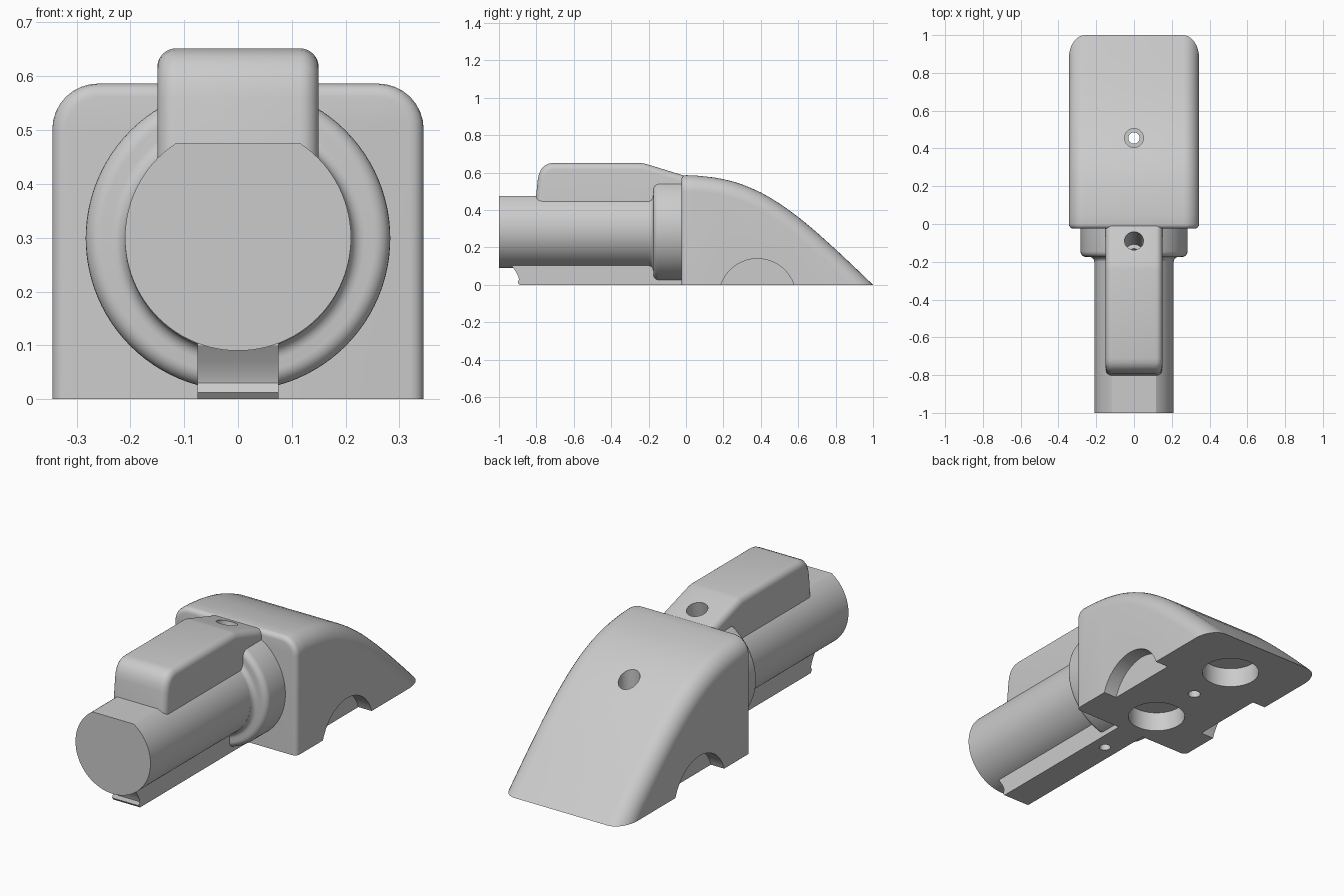
import bpy, bmesh, math
from mathutils import Vector

if "Cube" in bpy.data.objects:
    bpy.data.objects.remove(bpy.data.objects["Cube"], do_unlink=True)

grey = bpy.data.materials.new("plain_grey")
grey.use_nodes = True
COLOUR = (0.6, 0.6, 0.6, 1)
grey.diffuse_color = COLOUR
grey.node_tree.nodes["Principled BSDF"].inputs["Base Color"].default_value = COLOUR


def finish(name, bm):
    bmesh.ops.recalc_face_normals(bm, faces=bm.faces)
    mesh = bpy.data.meshes.new(name)
    bm.to_mesh(mesh)
    bm.free()
    mesh.materials.append(grey)
    obj = bpy.data.objects.new(name, mesh)
    bpy.context.collection.objects.link(obj)
    return obj


def extrude_profile(points, half_width):
    """Extrude a (y, z) outline across x."""
    bm = bmesh.new()
    face = bm.faces.new([bm.verts.new((-half_width, y, z)) for y, z in points])
    new = bmesh.ops.extrude_face_region(bm, geom=[face])["geom"]
    bmesh.ops.translate(bm, vec=(2 * half_width, 0, 0),
                        verts=[v for v in new if isinstance(v, bmesh.types.BMVert)])
    bmesh.ops.recalc_face_normals(bm, faces=bm.faces)
    return bm


def bevel(bm, rule, width, segments):
    edges = [e for e in bm.edges if rule(*e.verts)]
    bmesh.ops.bevel(bm, geom=edges, offset=width, segments=segments,
                    affect='EDGES', profile=0.5, clamp_overlap=False)


def revolve(points, centre_z, steps=96):
    """Spin a (radius, y) outline about a lengthwise axis."""
    bm = bmesh.new()
    rings = []
    for r, y in points:
        rings.append([bm.verts.new((r * math.cos(a), y, centre_z + r * math.sin(a)))
                      for a in (2 * math.pi * i / steps for i in range(steps))])
    for a, b in zip(rings, rings[1:]):
        for i in range(steps):
            j = (i + 1) % steps
            bm.faces.new((a[i], a[j], b[j], b[i]))
    bm.faces.new(rings[0])
    bm.faces.new(rings[-1])
    return bm


def cutter(start, end, radius):
    start, end = Vector(start), Vector(end)
    axis = end - start
    bm = bmesh.new()
    bmesh.ops.create_cone(bm, cap_ends=True, segments=64, radius1=radius,
                          radius2=radius, depth=axis.length)
    bmesh.ops.rotate(bm, verts=bm.verts, matrix=axis.to_track_quat('Z', 'Y').to_matrix())
    bmesh.ops.translate(bm, verts=bm.verts, vec=(start + end) / 2)
    obj = finish("hole_cutter", bm)
    obj.hide_render = True
    return obj


def cut(obj, tools):
    bpy.context.view_layer.objects.active = obj
    for tool in tools:
        mod = obj.modifiers.new("hole", 'BOOLEAN')
        mod.operation, mod.solver, mod.object = 'DIFFERENCE', 'EXACT', tool
        bpy.ops.object.modifier_apply(modifier=mod.name)


def smooth(obj):
    bpy.ops.object.select_all(action='DESELECT')
    obj.select_set(True)
    bpy.context.view_layer.objects.active = obj
    bpy.ops.object.shade_smooth_by_angle(angle=math.radians(30))


# Sloping body: domed outline run below the ground, rounded, then trimmed flat
W, FRONT = 0.345, -0.025
crown = [(FRONT, .587), (.05, .585), (.1, .58), (.15, .574), (.2, .565), (.25, .553), (.3, .537),
         (.35, .517), (.4, .494), (.45, .466), (.5, .435), (.55, .4), (.6, .363), (.65, .322),
         (.7, .28), (.8, .19), (.9, .096), (1, 0), (1.2, -.19)]
bm = extrude_profile([(FRONT, -.19)] + crown, W)
bevel(bm, lambda a, b: a.co.x * b.co.x > 0 and abs(a.co.x - b.co.x) < 1e-5
      and min(a.co.y, b.co.y) < 1.15 and max(a.co.z, b.co.z) > -.1
      and not (abs(a.co.y - FRONT) < 1e-5 and abs(b.co.y - FRONT) < 1e-5), .085, 8)
bevel(bm, lambda a, b: abs(a.co.y - FRONT) < 1e-4 and abs(b.co.y - FRONT) < 1e-4
      and max(a.co.z, b.co.z) > 0, .025, 4)
bmesh.ops.bisect_plane(bm, geom=bm.verts[:] + bm.edges[:] + bm.faces[:], dist=1e-5,
                       plane_co=(0, 0, 0), plane_no=(0, 0, -1), clear_outer=True)
bmesh.ops.holes_fill(bm, edges=[e for e in bm.edges if e.is_boundary], sides=0)
body = finish("sloping_body", bm)

# Side arches, two blind sockets underneath and a stepped screw hole
body_tools = [cutter((s * .27, .382, -.066), (s * .5, .382, -.066), .206) for s in (-1, 1)]
body_tools += [cutter((0, y, -.1), (0, y, .1), .137) for y in (.17, .73)]
body_tools += [cutter((0, .455, -.1), (0, .455, .8), .03),
               cutter((0, .455, .3), (0, .455, .8), .05)]
cut(body, body_tools)

# Round barrel with a flat along the top
bm = revolve([(.21, -1), (.21, .0)], .3)
bmesh.ops.bisect_plane(bm, geom=bm.verts[:] + bm.edges[:] + bm.faces[:], dist=1e-5,
                       plane_co=(0, 0, .475), plane_no=(0, 0, 1), clear_outer=True)
bmesh.ops.holes_fill(bm, edges=[e for e in bm.edges if e.is_boundary], sides=0)
barrel = finish("barrel", bm)

# Collar with a rounded rim and a small fillet to the barrel
fillet = [(.235 - .025 * math.cos(t), -.2 + .025 * math.sin(t))
          for t in (i * math.pi / 10 for i in range(6))]
rim = [(.253 + .03 * math.sin(t), -.145 - .03 * math.cos(t))
       for t in (i * math.pi / 12 for i in range(7))]
collar = finish("collar", revolve([(.19, -.2)] + fillet + rim + [(.283, 0)], .299))

# Raised block on top of the barrel
outline = [(0, .44), (-.805, .44), (-.793, .56), (-.787, .59), (-.775, .617), (-.757, .637),
           (-.735, .648), (-.71, .652), (-.24, .652), (-.215, .647), (-.02, .587), (0, .581)]
bm = extrude_profile(outline, .15)
bevel(bm, lambda a, b: abs(a.co.x - b.co.x) < 1e-5 and max(a.co.z, b.co.z) > .5
      and min(a.co.y, b.co.y) < -.01, .035, 6)
block = finish("top_block", bm)

# Keel under the barrel with a hollowed front end
outline = [(0, 0), (-.89, 0), (-.9, .012), (-.893, .03), (-.897, .045), (-.91, .07),
           (-.93, .1), (-.93, .12), (0, .12)]
keel = finish("keel", extrude_profile(outline, .075))

# Slanted screw hole through the block, barrel and keel
top, low = Vector((0, -.09, .605)), Vector((0, -.22, 0))
way = (top - low).normalized()
slant = [cutter(low - way * .15, top + way * .15, .027),
         cutter(low + way * .3, top + way * .15, .05)]
for part in (barrel, collar, block, keel):
    cut(part, slant)

for tool in body_tools + slant:
    bpy.data.objects.remove(tool, do_unlink=True)
for part in (body, barrel, collar, block, keel):
    smooth(part)
